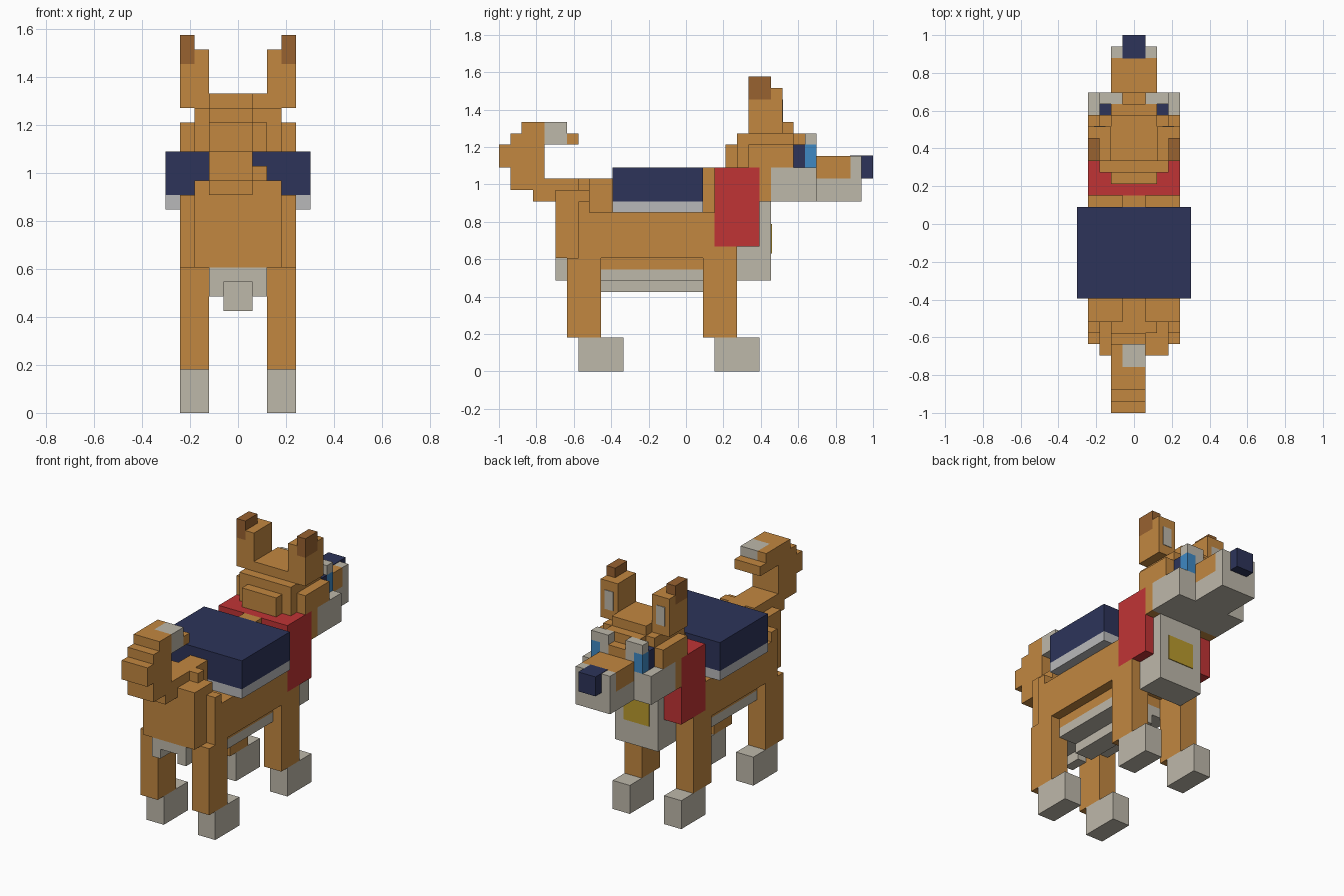
import bpy

if "Cube" in bpy.data.objects:
    bpy.data.objects.remove(bpy.data.objects["Cube"], do_unlink=True)

U = 2 / 33          # one block
MID = 16.5          # half length in blocks


def material(name, rgb):
    lin = [((c / 255 + 0.055) / 1.055) ** 2.4 for c in rgb] + [1]
    m = bpy.data.materials.new(name)
    m.use_nodes = True
    m.diffuse_color = lin
    m.node_tree.nodes["Principled BSDF"].inputs["Base Color"].default_value = lin
    return m


tan = material("tan fur", (194, 135, 64))
cream = material("cream fur", (190, 184, 170))
navy = material("navy", (45, 52, 90))
red = material("red cloth", (192, 52, 53))
silver = material("silver", (185, 185, 186))
brown = material("brown", (152, 98, 48))
blue = material("blue", (62, 137, 196))
gold = material("gold", (186, 154, 46))


def part(name, mat, *boxes):
    """One object from boxes given as block ranges (x, y, z)."""
    verts, faces = [], []
    for xs, ys, zs in boxes:
        n = len(verts)
        verts += [(x * U, (y - MID) * U, z * U) for x in xs for y in ys for z in zs]
        quads = ((0, 1, 3, 2), (4, 6, 7, 5), (0, 4, 5, 1),
                 (2, 3, 7, 6), (0, 2, 6, 4), (1, 5, 7, 3))
        faces += [[n + i for i in q] for q in quads]
    mesh = bpy.data.meshes.new(name)
    mesh.from_pydata(verts, [], faces)
    mesh.materials.append(mat)
    ob = bpy.data.objects.new(name, mesh)
    bpy.context.collection.objects.link(ob)
    return ob


def pair(name, mat, *boxes):
    """The same part on both sides."""
    part("left_" + name, mat, *boxes)
    part("right_" + name, mat,
         *[((-x[1], -x[0]), y, z) for x, y, z in boxes])


def w(half):
    return (-half, half)


# Legs and paws
pair("hind_leg", tan, ((2, 4), (6, 9), (3, 10)))
pair("front_leg", tan, ((2, 4), (18, 21), (3, 11)))
pair("hind_paw", cream, ((2, 4), (7, 11), (0, 3)))
pair("front_paw", cream, ((2, 4), (19, 23), (0, 3)))

# Body, haunches and spine
part("body", tan, (w(4), (8, 19), (10, 14)))
part("haunches", tan, (w(4), (7, 8), (10, 15)), (w(3), (5, 8), (10, 16)),
     (w(2), (7, 8), (16, 17)))
part("spine", tan, (w(1), (8, 18), (14, 17)), (w(1), (18, 19), (14, 18)))

# Underside
part("belly_side", tan, (w(3), (9, 18), (9, 10)))
part("belly", cream, (w(3), (9, 18), (8, 9)), (w(1), (9, 18), (7, 8)))
part("rump_underside", cream, (w(2), (5, 9), (9, 10)))
pair("rump_tuft", cream, ((1, 2), (5, 7), (8, 9)))

# Saddle blanket
part("saddle_trim", silver, (w(5), (10, 18), (14, 15)))
part("saddle", navy, (w(5), (10, 18), (15, 18)))

# Scarf, chest and tag
part("scarf", red, (w(4), (19, 23), (11, 18)))
part("chest", cream, ((-2, 3), (21, 24), (8, 15)))
part("tag", gold, ((-1, 2), (24, 24.08), (10.4, 13)))

# Head
part("head", tan, (w(4), (22, 24), (15, 20)), (w(4), (24, 26), (18, 20)),
     (w(3), (21, 26), (18, 21)), (w(2), (20, 22), (18, 20)),
     (w(2), (22, 26), (21, 22)), (w(2), (26, 27), (18, 21)),
     (w(1), (27, 28), (18, 20)))
part("cheeks", cream, (w(4), (24, 28), (15, 18)))
part("jaw", cream, (w(2), (28, 32), (15, 17)), (w(2), (31, 32), (17, 19)))
part("muzzle_top", tan, (w(2), (28, 31), (17, 19)))
part("nose", navy, (w(1), (30.95, 33), (17, 19.05)))

# Eyes and brows
pair("eye_corner", navy, ((2, 3), (26, 27), (18, 20)))
pair("iris", blue, ((2, 3), (27, 28), (18, 20)))
pair("eye_white", cream, ((1, 2), (27, 28), (18, 20)))
pair("brow", cream, ((1, 3), (27, 28), (20, 21)))

# Ears
pair("ear", tan, ((2, 3), (22, 25), (21, 25)), ((3, 4), (22, 24), (21, 24)),
     ((3, 4), (24, 25), (21, 25)))
pair("ear_tip", brown, ((3, 4), (22, 24), (24, 26)))
pair("inner_ear", cream, ((2.5, 3.5), (25, 25.06), (22, 24)))

# Curled tail
tx = (-2, 1)
part("tail", tan, (tx, (3, 7), (15, 17)), (tx, (1, 4), (16, 21)),
     (tx, (0, 1), (18, 20)), (tx, (2, 4), (21, 22)),
     ((-2, -1), (4, 6), (20, 22)), (tx, (6, 7), (20, 21)))
part("tail_patch", cream, ((-1, 1), (4, 6), (20, 22)))
